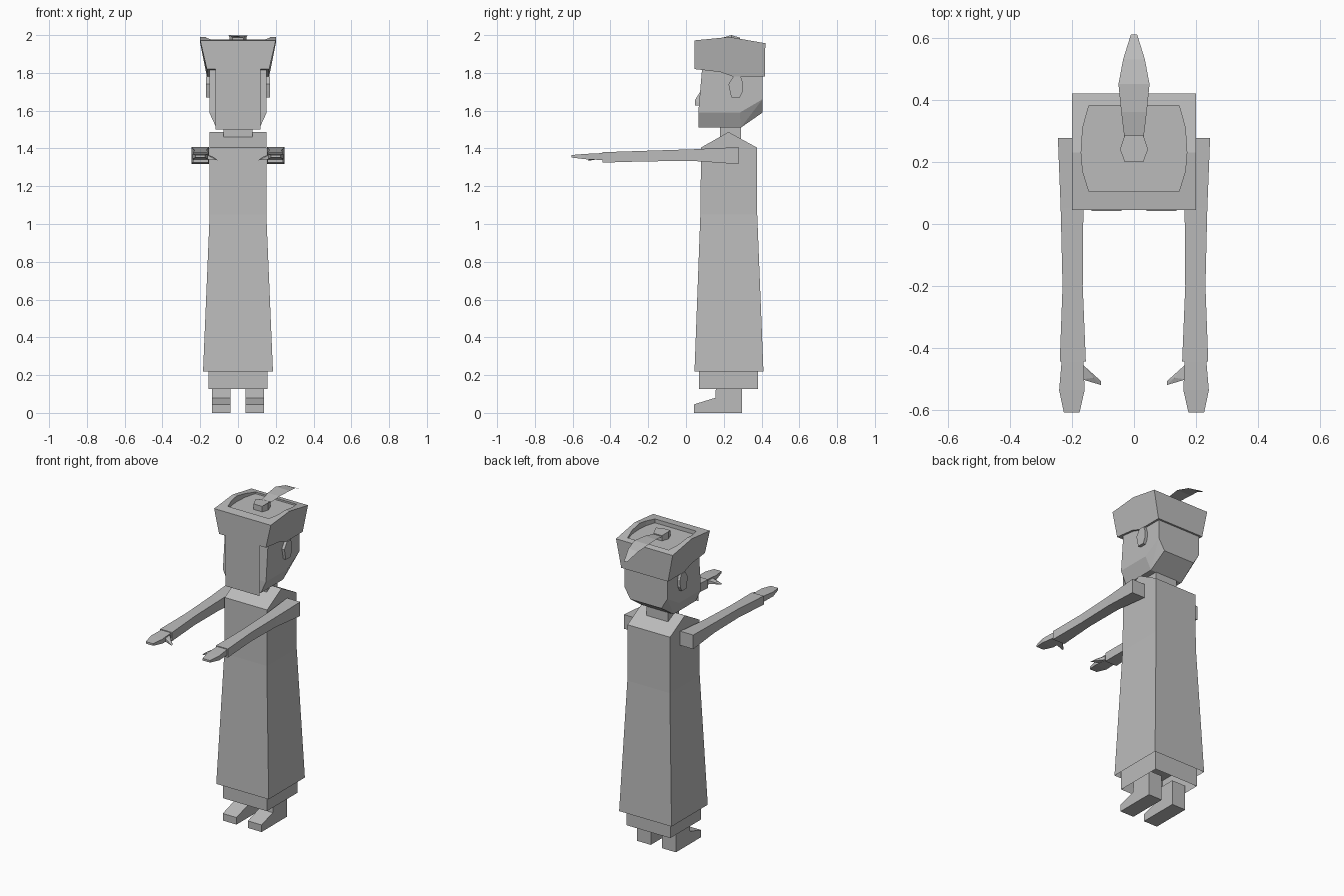
import bpy, bmesh

if "Cube" in bpy.data.objects:
    bpy.data.objects.remove(bpy.data.objects["Cube"])

grey = bpy.data.materials.new("plain grey")
grey.diffuse_color = (0.5, 0.5, 0.5, 1)
grey.use_nodes = True
grey.node_tree.nodes["Principled BSDF"].inputs["Base Color"].default_value = grey.diffuse_color


def finish(bm, name, recalc=True):
    if recalc:
        bmesh.ops.recalc_face_normals(bm, faces=bm.faces)
    mesh = bpy.data.meshes.new(name)
    bm.to_mesh(mesh)
    bm.free()
    mesh.materials.append(grey)
    ob = bpy.data.objects.new(name, mesh)
    bpy.context.collection.objects.link(ob)
    return ob


def loft(name, rings, cap_start=True, cap_end=True):
    """Skin a list of equal-length rings of points."""
    bm = bmesh.new()
    vs = [[bm.verts.new(p) for p in r] for r in rings]
    n = len(rings[0])
    for a, b in zip(vs, vs[1:]):
        for i in range(n):
            j = (i + 1) % n
            bm.faces.new((a[i], a[j], b[j], b[i]))
    if cap_start:
        bm.faces.new(vs[0][::-1])
    if cap_end:
        bm.faces.new(vs[-1])
    return finish(bm, name)


def prism_x(name, x0, x1, profile):
    """Extrude a (y, z) profile along x."""
    return loft(name, [[(x, y, z) for y, z in profile] for x in (x0, x1)])


def hull(name, points):
    bm = bmesh.new()
    for p in points:
        bm.verts.new(p)
    bmesh.ops.convex_hull(bm, input=bm.verts)
    bmesh.ops.dissolve_limit(bm, angle_limit=0.02, verts=bm.verts, edges=bm.edges)
    return finish(bm, name)


def rect_z(hx, y0, y1, z):
    return [(-hx, y0, z), (hx, y0, z), (hx, y1, z), (-hx, y1, z)]


def rect_y(y, x0, x1, z0, z1):
    return [(x0, y, z0), (x1, y, z0), (x1, y, z1), (x0, y, z1)]


# robe: flared skirt, straight chest and gabled shoulders, open at the hem
loft("robe", [rect_z(0.185, 0.045, 0.41, 0.22), rect_z(0.15, 0.076, 0.377, 1.05),
              rect_z(0.15, 0.08, 0.375, 1.405)], cap_start=False, cap_end=False)
prism_x("shoulders", -0.15, 0.15, [(0.08, 1.405), (0.375, 1.405), (0.225, 1.487)])
loft("underskirt", [rect_z(0.155, 0.07, 0.38, 0.127), rect_z(0.155, 0.07, 0.38, 0.3)],
     cap_start=False)
loft("neck", [rect_z(0.077, 0.18, 0.29, 1.43), rect_z(0.077, 0.18, 0.29, 1.53)])

# head with a narrowing jaw
head = []
for s in (-1, 1):
    head += [(s * 0.115, 0.065, 1.51), (s * 0.115, 0.29, 1.51), (s * 0.11, 0.405, 1.59),
             (s * 0.152, 0.065, 1.59), (s * 0.152, 0.285, 1.59), (s * 0.152, 0.405, 1.66),
             (s * 0.152, 0.405, 1.80), (s * 0.152, 0.085, 1.82), (s * 0.152, 0.085, 1.72)]
hull("head", head)
hull("nose", [(s * w, y, z) for s in (-1, 1) for w, y, z in
              ((0.02, 0.087, 1.72), (0.025, 0.047, 1.655), (0.025, 0.047, 1.628),
               (0.035, 0.09, 1.625))])

# flat sheet hanging in front of the face
bm = bmesh.new()
bm.faces.new([bm.verts.new(p) for p in rect_y(0.044, -0.12, 0.12, 1.5, 1.84)])
finish(bm, "face_panel", recalc=False)

# hat: flared block with an arched top and a sunken crown
hat_bm = bmesh.new()
side = [(0.165, 0.045, 1.82), (0.165, 0.18, 1.805), (0.165, 0.25, 1.78), (0.165, 0.417, 1.78),
        (0.2, 0.42, 1.957), (0.2, 0.23, 1.99), (0.2, 0.045, 1.972)]
left = [hat_bm.verts.new((-x, y, z)) for x, y, z in side]
right = [hat_bm.verts.new(p) for p in side]
hat_bm.faces.new(left)
hat_bm.faces.new(right[::-1])
for i in range(7):
    j = (i + 1) % 7
    hat_bm.faces.new((left[i], right[i], right[j], left[j]))
hat = finish(hat_bm, "hat")

half = [(0.145, 0.105), (0.165, 0.17), (0.17, 0.23), (0.165, 0.31), (0.145, 0.382)]
outline = half + [(-x, y) for x, y in reversed(half)]
cutter = loft("crown_cutter", [[(x, y, 1.953) for x, y in outline],
                               [(x, y, 2.1) for x, y in outline]])
cutter.hide_render = True
cutter.hide_viewport = True
cut = hat.modifiers.new("sunken crown", "BOOLEAN")
cut.operation = "DIFFERENCE"
cut.solver = "EXACT"
cut.object = cutter

# hat knob and the feather sweeping back from it
knob = [(-0.03, 0.2), (0.03, 0.2), (0.045, 0.24), (0.03, 0.285), (-0.03, 0.285), (-0.045, 0.24)]
loft("hat_knob", [[(x, y, 1.95) for x, y in knob],
                  [(x, y, 2.0 - 0.3 * abs(y - 0.24)) for x, y in knob]])
bm = bmesh.new()
spine = [(0.03, 0.27, 1.978), (0.041, 0.36, 1.994), (0.05, 0.45, 1.997),
         (0.035, 0.53, 1.98), (0.01, 0.61, 1.937)]
rows = [[bm.verts.new((s * w, y, z)) for s in (-1, 1)] for w, y, z in spine]
for a, b in zip(rows, rows[1:]):
    bm.faces.new((a[0], a[1], b[1], b[0]))
finish(bm, "feather", recalc=False)

# paired parts
ear = [(0.225, 1.74), (0.25, 1.78), (0.29, 1.78), (0.302, 1.745), (0.3, 1.7),
       (0.285, 1.67), (0.24, 1.67), (0.232, 1.705)]
foot = [(0.042, 0), (0.297, 0), (0.297, 0.16), (0.16, 0.16), (0.155, 0.08), (0.042, 0.045)]
arm = [(0.277, 0.153, 0.245, 1.317, 1.407), (0.05, 0.163, 0.236, 1.333, 1.396),
       (-0.2, 0.165, 0.23, 1.332, 1.388), (-0.443, 0.155, 0.239, 1.325, 1.38)]
hand = [(-0.43, 0.163, 0.232, 1.338, 1.376), (-0.535, 0.159, 0.241, 1.343, 1.371),
        (-0.606, 0.175, 0.226, 1.352, 1.365)]
thumb = [(0.168, -0.45, 1.37), (0.168, -0.45, 1.345), (0.168, -0.5, 1.368),
         (0.168, -0.5, 1.343), (0.13, -0.495, 1.355), (0.107, -0.505, 1.337),
         (0.107, -0.518, 1.337)]
for tag, s in (("left", 1), ("right", -1)):
    prism_x(tag + "_ear", s * 0.14, s * 0.17, ear)
    prism_x(tag + "_foot", s * 0.04, s * 0.137, foot)
    for part, sections in (("arm", arm), ("hand", hand)):
        loft(tag + "_" + part, [rect_y(y, s * x0, s * x1, z0, z1)
                                for y, x0, x1, z0, z1 in sections])
    hull(tag + "_thumb", [(s * x, y, z) for x, y, z in thumb])
